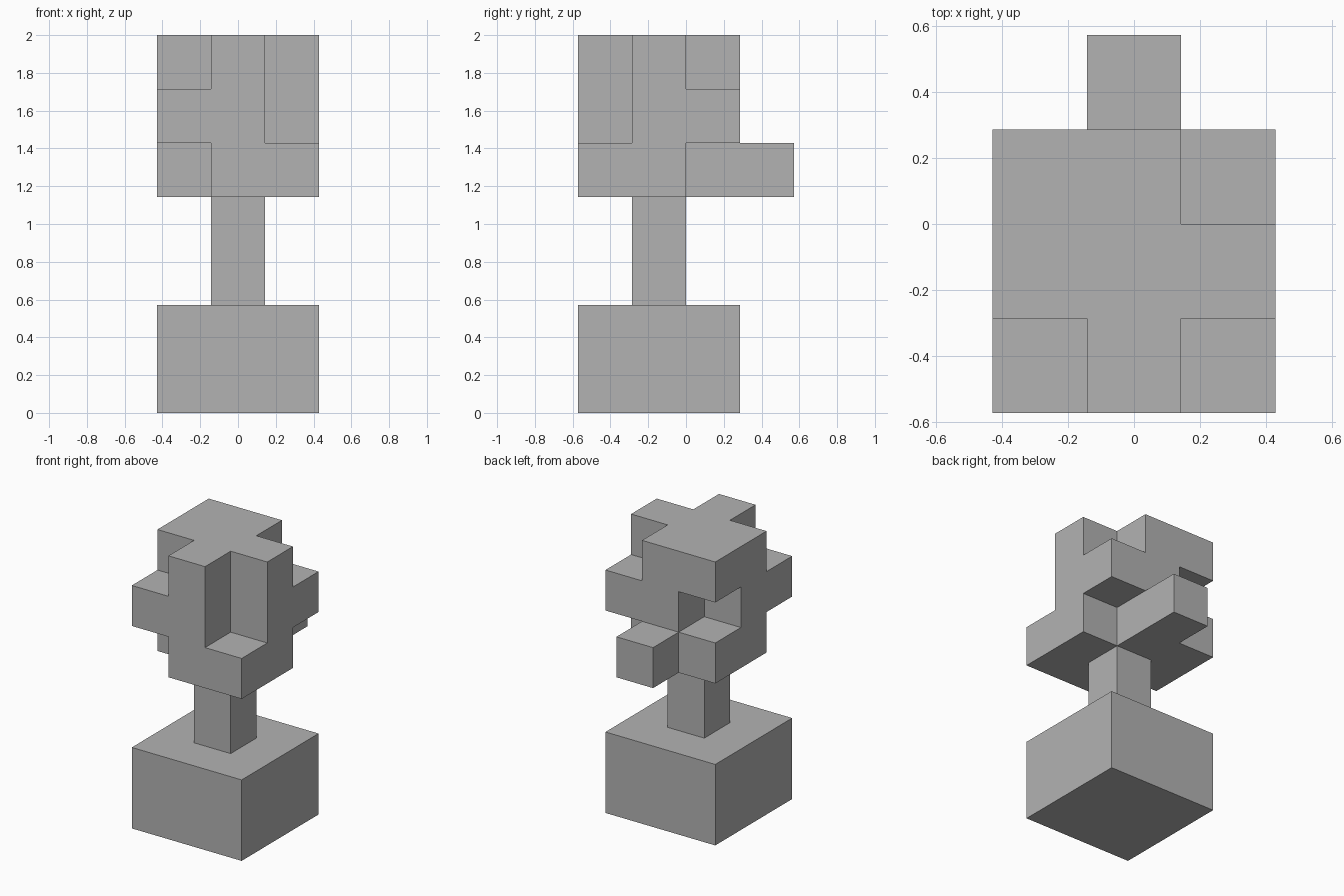
import bpy
import bmesh
from itertools import product
from mathutils import Vector

U = 2 / 7                          # edge of one building cube
ORIGIN = Vector((-1.5, -2, 0))     # front corner of the cube lattice

cube = bpy.data.objects.get("Cube")
if cube:
    bpy.data.objects.remove(cube, do_unlink=True)

grey = bpy.data.materials.new("plain_grey")
grey.use_nodes = True
colour = (0.45, 0.45, 0.45, 1)
grey.diffuse_color = colour
grey.node_tree.nodes["Principled BSDF"].inputs["Base Color"].default_value = colour


def build(name, cells):
    """Make the outer skin of a set of lattice cubes as one clean mesh."""
    bm = bmesh.new()
    for cell in cells:
        for axis, side in product(range(3), (0, 1)):
            neighbour = list(cell)
            neighbour[axis] += 2 * side - 1
            if tuple(neighbour) in cells:
                continue
            n = Vector((0, 0, 0))
            n[axis] = side - 0.5
            a = Vector((0, 0, 0))
            a[(axis + 1) % 3] = 0.5
            b = n.cross(a) * 2
            centre = Vector(cell) + Vector((0.5, 0.5, 0.5)) + n + ORIGIN
            corners = (-a - b, a - b, a + b, b - a)
            bm.faces.new([bm.verts.new((centre + c) * U) for c in corners])
    bmesh.ops.remove_doubles(bm, verts=bm.verts, dist=0.001)
    bmesh.ops.dissolve_limit(bm, angle_limit=0.01, verts=bm.verts, edges=bm.edges)
    mesh = bpy.data.meshes.new(name)
    bm.to_mesh(mesh)
    bm.free()
    mesh.materials.append(grey)
    obj = bpy.data.objects.new(name, mesh)
    bpy.context.collection.objects.link(obj)


def block(xs, ys, zs):
    return set(product(xs, ys, zs))


# Pedestal and post
build("base", block(range(3), range(3), range(2)))
build("stem", block([1], [1], range(2, 4)))

# Head: a cubic block with corner notches and one cube sticking out behind
head = block(range(3), range(3), range(4, 7))
head -= block([2], [0], [5, 6])    # tall front notch
head -= block([0], [0], [4, 6])    # front notches above and below an arm
head -= block([2], [2], [4, 6])    # back notches above and below an arm
head -= block([0], [2], [5])       # back window between two cubes
head |= block([1], [3], [4])       # rear peg
build("head", head)
